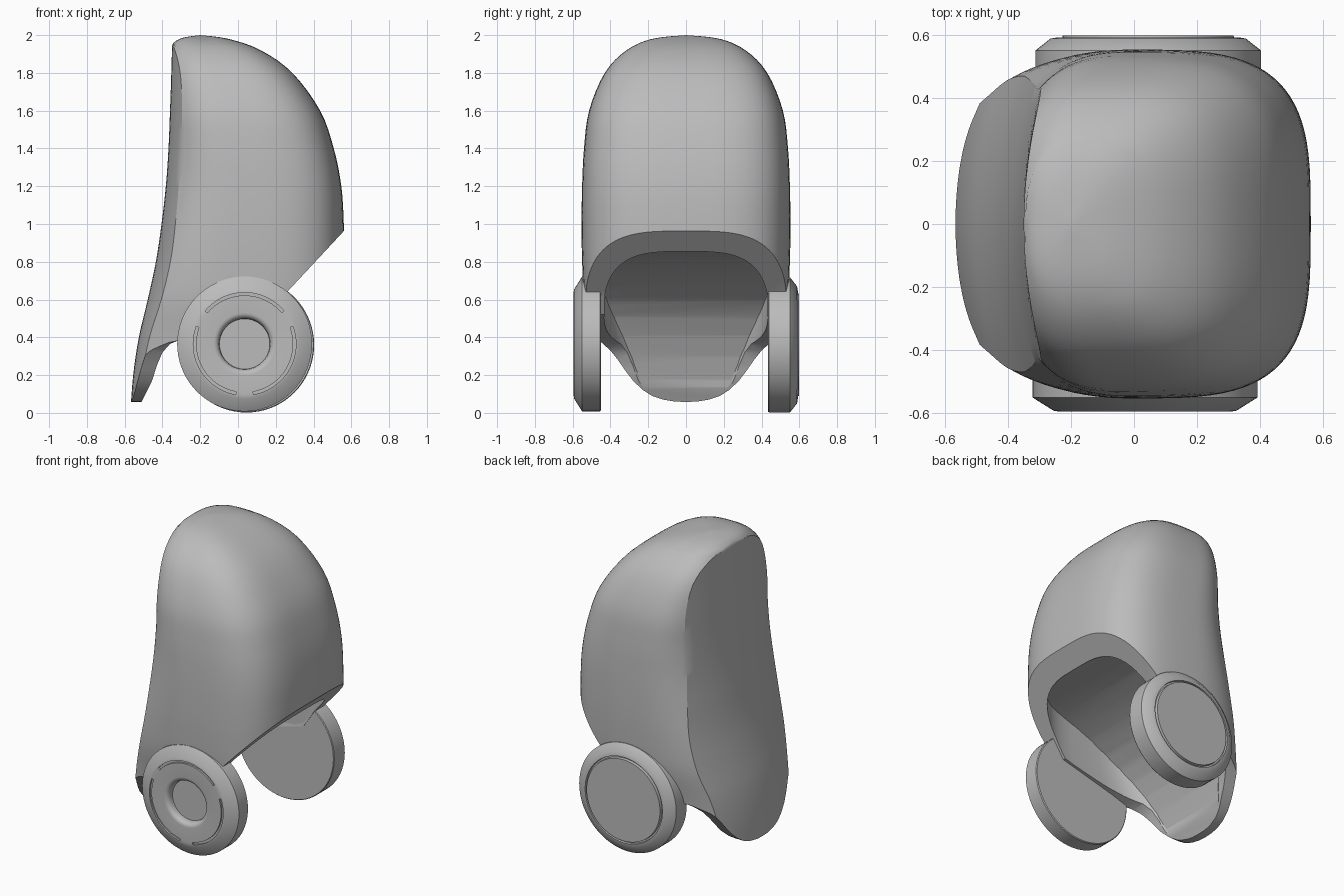
import bpy, bmesh, math
from mathutils import Vector

if "Cube" in bpy.data.objects:
    bpy.data.objects.remove(bpy.data.objects["Cube"])

grey = bpy.data.materials.new("plain grey")
grey.use_nodes = True
COLOUR = (0.5, 0.5, 0.5, 1)
grey.diffuse_color = COLOUR
grey.node_tree.nodes["Principled BSDF"].inputs["Base Color"].default_value = COLOUR


def make_object(name, bm):
    bmesh.ops.remove_doubles(bm, verts=bm.verts, dist=0.0005)
    bmesh.ops.recalc_face_normals(bm, faces=bm.faces)
    mesh = bpy.data.meshes.new(name)
    bm.to_mesh(mesh)
    bm.free()
    mesh.materials.append(grey)
    obj = bpy.data.objects.new(name, mesh)
    bpy.context.collection.objects.link(obj)
    return obj


def smooth(obj, angle):
    bpy.ops.object.select_all(action='DESELECT')
    obj.select_set(True)
    bpy.context.view_layer.objects.active = obj
    bpy.ops.object.shade_smooth_by_angle(angle=math.radians(angle))


# Shell sections: height, centre x, front x, rear radius, half width, back panel x
SECTIONS = [
    (0.0, 0, .52, .70, .45, -.57),
    (0.2, 0, .55, .69, .47, -.555),
    (0.4, 0, .56, .66, .50, -.525),
    (0.6, 0, .56, .62, .538, -.478),
    (0.8, 0, .56, .56, .55, -.435),
    (1.0, 0, .56, .49, .553, -.405),
    (1.2, 0, .547, .44, .55, -.382),
    (1.4, -.03, .507, .38, .54, -.368),
    (1.6, -.07, .435, .34, .513, -.36),
    (1.8, -.12, .288, .29, .43, -.353),
    (1.92, -.16, .12, .21, .315, -.35),
    (1.98, -.19, -.05, .12, .18, -.35),
    (2.0, -.2, -.2, 0, 0, -.35),
]


def blend(i, t):
    """Smooth curve through the section table."""
    last = len(SECTIONS) - 1
    p = [SECTIONS[min(max(i + k, 0), last)] for k in (-1, 0, 1, 2)]
    return [b + .5 * t * (c - a + t * (2 * a - 5 * b + 4 * c - d + t * (3 * (b - c) + d - a)))
            for a, b, c, d in zip(*p)]


def power(v, e):
    return math.copysign(abs(v) ** e, v)


def section_ring(row, cavity):
    z, c, front, rear, w, panel = row
    front -= c
    rear_power = 2.5
    if cavity:
        # Rounded inside wall without the flat back panel
        front, w, z = front * .82, w * .82, z * .97 - .03
        rear, rear_power = min(rear * .9, c - panel - .055), 3.2

    def rim(a):
        r, n = (front, 3.4) if math.cos(a) > 0 else (rear, rear_power)
        return c + r * power(math.cos(a), 2 / n), w * power(math.sin(a), 2 / n)

    def back(y):
        return panel + .35 * y * y

    # Find the crease where the rounded side meets the back panel
    lo, hi = math.pi / 2, math.pi
    for _ in range(30):
        mid = (lo + hi) / 2
        x, y = rim(mid)
        lo, hi = (mid, hi) if cavity or x > back(y) else (lo, mid)
    n, m = 64, 16
    ring = [rim(lo * (2 * k / n - 1)) for k in range(n + 1)]
    edge = ring[-1][1]
    if lo > math.pi - .001:
        ring += [ring[-1]] * (m - 1)
    else:
        ring += [(back(y), y) for y in (edge * (1 - 2 * k / m) for k in range(1, m))]
    return [(x, y, z) for x, y in ring]


def shell_solid(name, cavity):
    bm = bmesh.new()
    rows = [blend(i, k / 4) for i in range(len(SECTIONS) - 1) for k in range(4)]
    rows.append(SECTIONS[-1])
    rings = [[bm.verts.new(p) for p in section_ring(r, cavity)] for r in rows]
    count = len(rings[0])
    for low, high in zip(rings, rings[1:]):
        for k in range(count):
            j = (k + 1) % count
            bm.faces.new((low[k], low[j], high[j], high[k]))
    bm.faces.new(rings[0])
    return make_object(name, bm)


def prism(name, points, axis):
    """Extrude a side profile along x or y."""
    bm = bmesh.new()
    place = (lambda u, v, s: (s, u, v)) if axis == 'x' else (lambda u, v, s: (u, s, v))
    face = bm.faces.new([bm.verts.new(place(u, v, -1)) for u, v in points])
    new = bmesh.ops.extrude_face_region(bm, geom=[face])["geom"]
    move = Vector(place(0, 0, 2))
    bmesh.ops.translate(bm, vec=move, verts=[g for g in new if isinstance(g, bmesh.types.BMVert)])
    return make_object(name, bm)


def cut(obj, cutter, operation):
    mod = obj.modifiers.new("cut", 'BOOLEAN')
    mod.object, mod.operation, mod.solver = cutter, operation, 'EXACT'
    bpy.context.view_layer.objects.active = obj
    bpy.ops.object.modifier_apply(modifier=mod.name)
    bpy.data.objects.remove(cutter)


# Shell with a low vaulted hollow, a face opening and a rounded tail
shell = shell_solid("shell", False)
cavity = shell_solid("cavity", True)
vault = [(.8, .88), (.42, .855), (.2, .82), (.08, .785), (-.04, .735), (-.15, .67), (-.24, .595),
         (-.31, .51), (-.37, .41), (-.42, .3), (-.46, .18), (-.5, .04), (-.5, -.3), (.8, -.3)]
cut(cavity, prism("vault_cutter", vault, 'y'), 'INTERSECT')
cut(shell, cavity, 'DIFFERENCE')
opening = [(.8, 1.22), (.26, .64), (.18, .52), (-.2, .42), (-.31, .385), (-.36, .365),
           (-.4, .32), (-.43, .25), (-.455, .17), (-.51, .06), (-.51, -.2), (.8, -.2)]
cut(shell, prism("opening_cutter", opening, 'y'), 'DIFFERENCE')
half = [(.06, .06), (.12, .07), (.18, .09), (.23, .122), (.28, .17), (.32, .222), (.36, .28),
        (.4, .33), (.45, .375), (.54, .42), (.7, .46), (.7, 2.2)]
tail = [(0, .058)] + half + [(-y, z) for y, z in reversed(half)]
cut(shell, prism("tail_cutter", tail, 'x'), 'INTERSECT')
smooth(shell, 28)


def side_disc(name, centre, side, profile, arcs=False):
    """Lathe a profile of (radius, distance) around the y axis."""
    bm = bmesh.new()
    n = 72
    rings = []
    for r, d in profile:
        angles = [2 * math.pi * k / n for k in range(n)]
        rings.append([bm.verts.new((r * math.cos(a), side * d, r * math.sin(a))) for a in angles])
    for p, q in zip(rings, rings[1:]):
        for k in range(n):
            j = (k + 1) % n
            bm.faces.new((p[k], p[j], q[j], q[k]))
    bm.faces.new(rings[0])
    bm.faces.new(rings[-1])
    bmesh.ops.recalc_face_normals(bm, faces=bm.faces)
    if arcs:
        # Three thin arc grooves around the face
        groove = []
        for f in bm.faces:
            p = f.calc_center_median()
            turn = (math.degrees(math.atan2(p.z, p.x)) - 40) % 120
            if .25 < math.hypot(p.x, p.z) < .275 and abs(p.y) > .55 and turn < 100:
                groove.append(f)
        new = bmesh.ops.extrude_face_region(bm, geom=groove)["geom"]
        verts = [g for g in new if isinstance(g, bmesh.types.BMVert)]
        bmesh.ops.translate(bm, vec=(0, -side * .012, 0), verts=verts)
        bmesh.ops.delete(bm, geom=groove, context='FACES')
    obj = make_object(name, bm)
    obj.location = (centre[0], 0, centre[1])
    smooth(obj, 30)


# Right disc: dished centre and arc grooves
dish = [(.165 - .03 * math.sin(a), .565 + .03 * math.cos(a)) for a in
        (math.pi / 2 * k / 6 for k in range(7))]
side_disc("right_disc", (.035, .365), -1,
          [(.352, .45), (.357, .455), (.357, .55), (.29, .592), (.272, .595), (.257, .595)] + dish + [(.133, .55)], True)

# Left disc: bevelled rim and flat cap with a ring groove
side_disc("left_disc", (.045, .36), 1,
          [(.354, .435), (.358, .44), (.358, .55), (.31, .588), (.285, .592), (.283, .578),
           (.273, .578), (.271, .597)])
